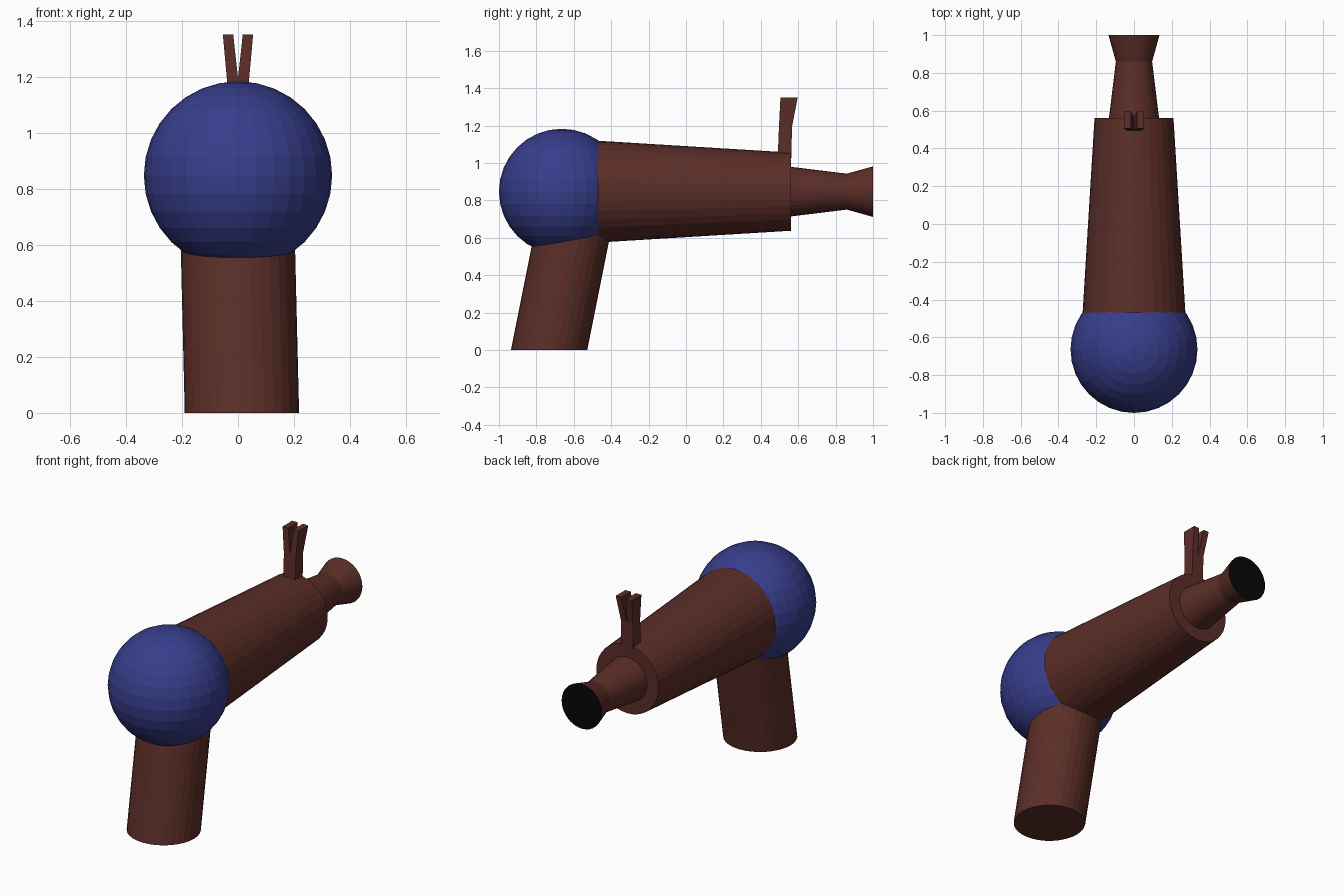
import bpy, bmesh
from math import cos, sin, tau

if "Cube" in bpy.data.objects:
    bpy.data.objects.remove(bpy.data.objects["Cube"])


def material(name, rgb):
    m = bpy.data.materials.new(name)
    m.diffuse_color = (*rgb, 1)
    m.use_nodes = True
    m.node_tree.nodes["Principled BSDF"].inputs["Base Color"].default_value = m.diffuse_color
    return m


BROWN = material("brown", (0.105, 0.027, 0.021))
BLUE = material("blue", (0.038, 0.047, 0.26))
BLACK = material("black", (0.002, 0.002, 0.002))
SIDES = 32
AXIS_Z = 0.847


def make_object(name, bm, *mats):
    bmesh.ops.recalc_face_normals(bm, faces=bm.faces)
    me = bpy.data.meshes.new(name)
    bm.to_mesh(me)
    bm.free()
    for m in mats:
        me.materials.append(m)
    ob = bpy.data.objects.new(name, me)
    bpy.context.collection.objects.link(ob)
    return ob


def loft(name, rings, mats, end_mat=0):
    """Skin a list of point rings and cap both ends."""
    bm = bmesh.new()
    loops = [[bm.verts.new(p) for p in ring] for ring in rings]
    n = len(loops[0])
    for a, b in zip(loops, loops[1:]):
        for i in range(n):
            j = (i + 1) % n
            bm.faces.new((a[i], a[j], b[j], b[i]))
    bm.faces.new(loops[0])
    bm.faces.new(loops[-1]).material_index = end_mat
    return make_object(name, bm, *mats)


def ring_y(y, r):
    return [(r * cos(tau * i / SIDES), y, AXIS_Z + r * sin(tau * i / SIDES))
            for i in range(SIDES)]


def ring_z(x, y, z, r):
    return [(x + r * cos(tau * i / SIDES), y + r * sin(tau * i / SIDES), z)
            for i in range(SIDES)]


def rect(x0, x1, y0, y1, z):
    return [(x0, y0, z), (x1, y0, z), (x1, y1, z), (x0, y1, z)]


# Round rear body
bm = bmesh.new()
bmesh.ops.create_uvsphere(bm, u_segments=32, v_segments=16, radius=0.336)
bmesh.ops.translate(bm, verts=bm.verts, vec=(0, -0.664, AXIS_Z))
make_object("rear_ball", bm, BLUE)

# Tapered barrel
loft("barrel", [ring_y(-0.6, 0.28), ring_y(0.562, 0.209)], [BROWN])

# Flared nozzle with a dark mouth
loft("nozzle", [ring_y(0.5, 0.14), ring_y(0.86, 0.096), ring_y(1.0, 0.135)],
     [BROWN, BLACK], end_mat=1)

# Leaning handle
loft("handle", [ring_z(0.014, -0.732, 0, 0.204), ring_z(-0.003, -0.592, 0.7, 0.204)],
     [BROWN])

# Forked sight: one prong, mirrored
sight = loft("forked_sight", [rect(0, 0.04, 0.489, 0.562, 1.0),
                              rect(0, 0.04, 0.497, 0.567, 1.195),
                              rect(0.017, 0.054, 0.505, 0.597, 1.35)], [BROWN])
sight.modifiers.new("mirror", 'MIRROR').use_mirror_merge = False
